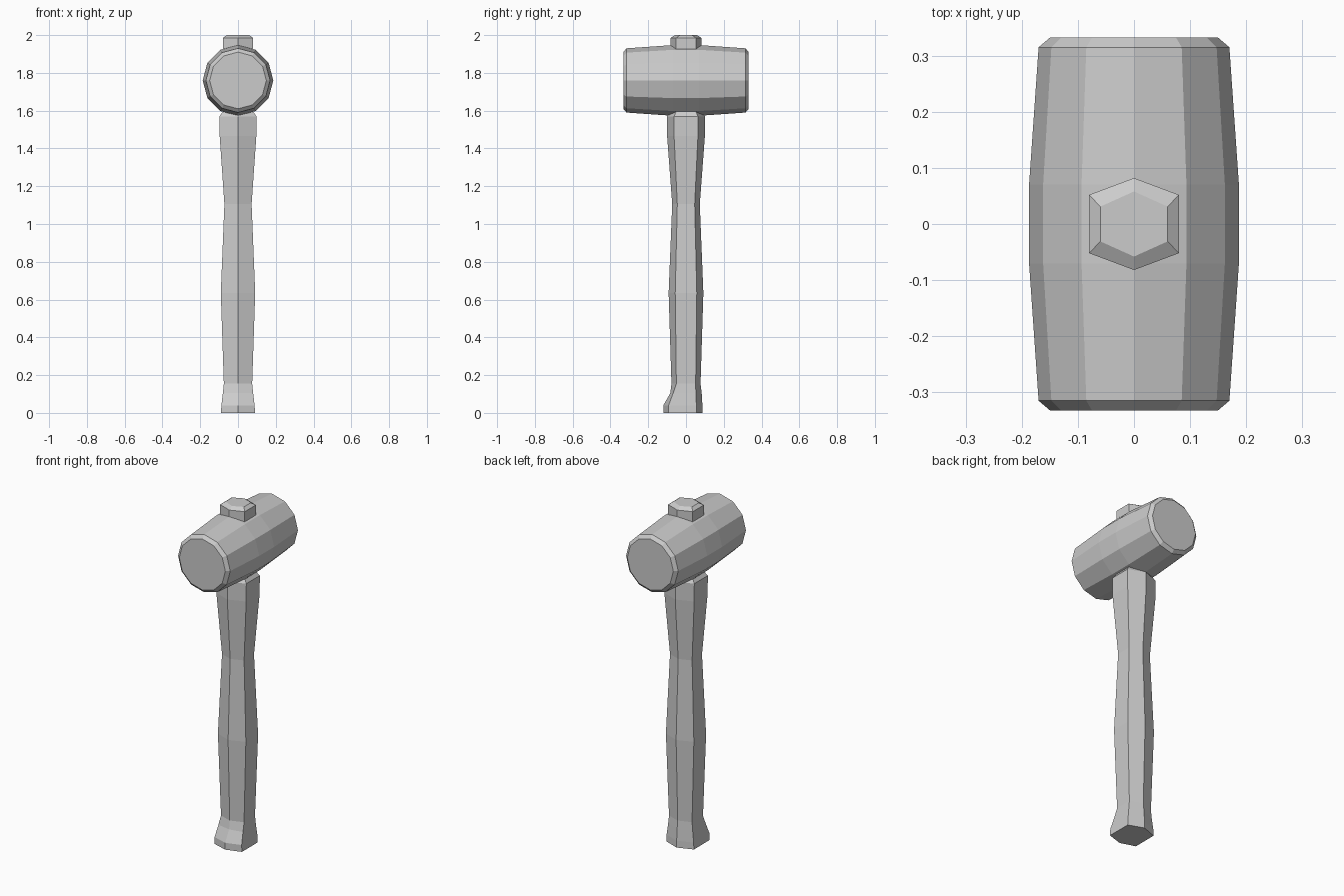
import bpy, bmesh
from math import cos, sin, pi

if "Cube" in bpy.data.objects:
    bpy.data.objects.remove(bpy.data.objects["Cube"])


def loft(name, rings):
    """Skin a stack of equal-count point rings, capping both ends."""
    bm = bmesh.new()
    loops = [[bm.verts.new(p) for p in ring] for ring in rings]
    n = len(loops[0])
    for a, b in zip(loops, loops[1:]):
        for i in range(n):
            j = (i + 1) % n
            bm.faces.new((a[i], a[j], b[j], b[i]))
    bm.faces.new(loops[0])
    bm.faces.new(loops[-1])
    bmesh.ops.recalc_face_normals(bm, faces=bm.faces)
    mesh = bpy.data.meshes.new(name)
    bm.to_mesh(mesh)
    bm.free()
    obj = bpy.data.objects.new(name, mesh)
    bpy.context.collection.objects.link(obj)
    return obj


def hex_ring(z, w, front, front_edge, back_edge, back):
    """Six-sided grip section with ridges on the front and back."""
    return [(0, front, z), (w, front_edge, z), (w, back_edge, z),
            (0, back, z), (-w, back_edge, z), (-w, front_edge, z)]


def even_hex(z, w, tip, edge):
    return hex_ring(z, w, -tip, -edge, edge, tip)


# Barrel-shaped head: twelve sides, swollen middle, chamfered ends
HEAD_Z = 1.76
half = [(0.07, 0.187), (0.315, 0.17), (0.332, 0.15)]
profile = [(-y, r) for y, r in reversed(half)] + half
loft("hammer_head", [
    [(r * cos(i * pi / 6), y, HEAD_Z + r * sin(i * pi / 6)) for i in range(12)]
    for y, r in profile])

# Handle: flared pommel, waisted grip, shoulder, then tang through the head
loft("handle", [
    hex_ring(0.0, 0.09, -0.12, -0.092, 0.055, 0.088),
    hex_ring(0.04, 0.088, -0.12, -0.092, 0.055, 0.087),
    hex_ring(0.105, 0.08, -0.083, -0.068, 0.052, 0.083),
    even_hex(0.155, 0.075, 0.077, 0.051),
    even_hex(0.635, 0.091, 0.092, 0.057),
    even_hex(1.105, 0.072, 0.073, 0.046),
    even_hex(1.465, 0.097, 0.1, 0.063),
    even_hex(1.57, 0.098, 0.1, 0.063),
    even_hex(1.595, 0.08, 0.082, 0.052),
    even_hex(1.985, 0.08, 0.082, 0.052),
    even_hex(2.0, 0.06, 0.058, 0.031)])
